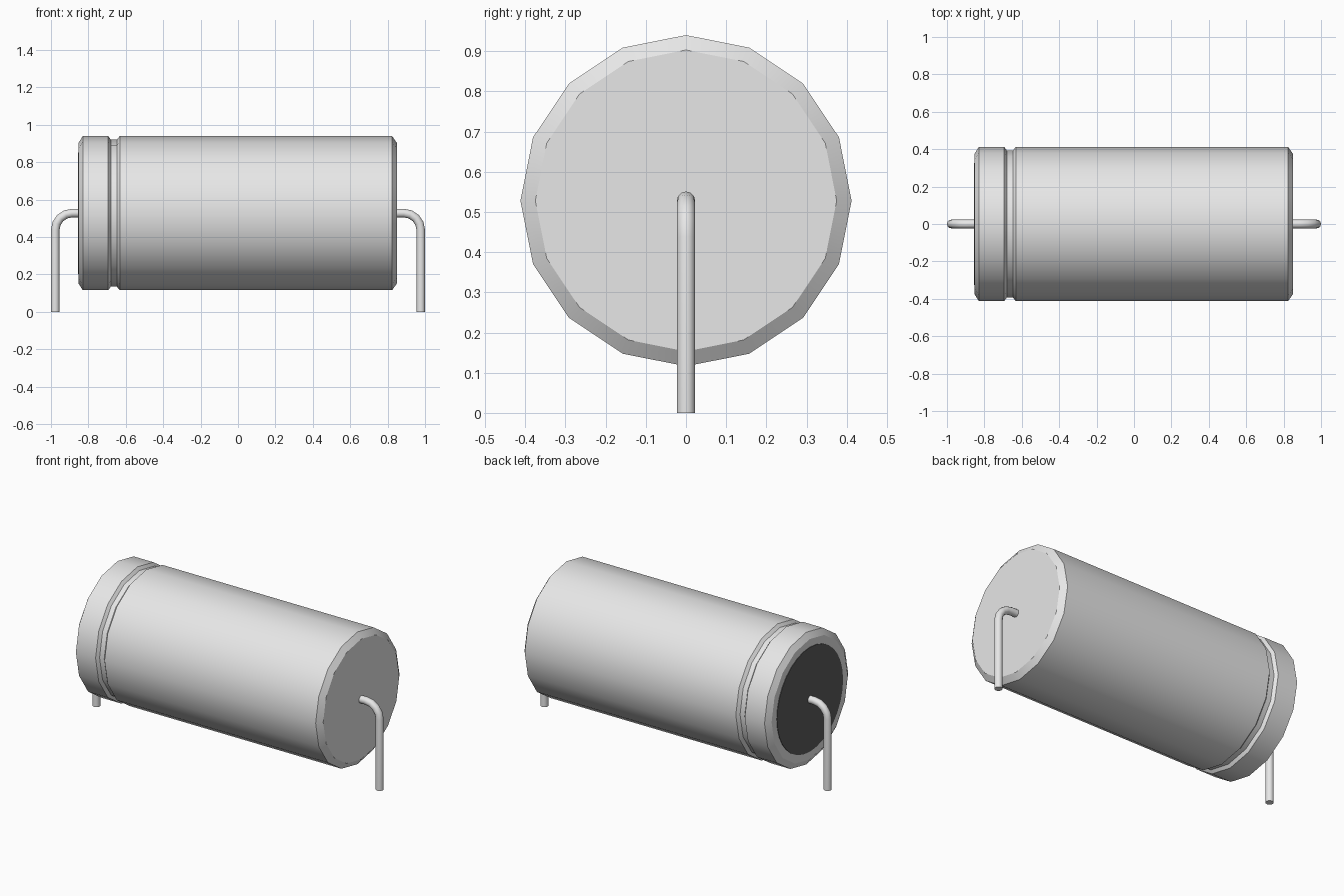
import bpy, bmesh, math
from mathutils import Vector

if "Cube" in bpy.data.objects:
    bpy.data.objects.remove(bpy.data.objects["Cube"], do_unlink=True)

AXIS_Z = 0.528


def material(name, value):
    m = bpy.data.materials.new(name)
    m.use_nodes = True
    colour = (value, value, value, 1)
    m.diffuse_color = colour
    m.node_tree.nodes["Principled BSDF"].inputs["Base Color"].default_value = colour
    return m


metal = material("light grey metal", 0.8)
rubber = material("dark grey seal", 0.11)


def skin(name, rings, mat):
    """Join matching rings of points into a capped tube."""
    bm = bmesh.new()
    loops = [[bm.verts.new(p) for p in ring] for ring in rings]
    n = len(loops[0])
    for a, b in zip(loops, loops[1:]):
        for i in range(n):
            j = (i + 1) % n
            bm.faces.new((a[i], a[j], b[j], b[i]))
    bm.faces.new(loops[0])
    bm.faces.new(loops[-1])
    bmesh.ops.recalc_face_normals(bm, faces=bm.faces)
    mesh = bpy.data.meshes.new(name)
    bm.to_mesh(mesh)
    bm.free()
    mesh.materials.append(mat)
    obj = bpy.data.objects.new(name, mesh)
    bpy.context.collection.objects.link(obj)
    bpy.ops.object.select_all(action='DESELECT')
    obj.select_set(True)
    bpy.context.view_layer.objects.active = obj
    bpy.ops.object.shade_smooth_by_angle(angle=math.radians(32))
    return obj


def circle(centre, u, v, radius, sides):
    return [centre + radius * (math.cos(t) * u + math.sin(t) * v)
            for t in (math.tau * i / sides for i in range(sides))]


def lathe(name, profile, sides, mat):
    """Revolve (x, radius) pairs around the long axis."""
    y, z = Vector((0, 1, 0)), Vector((0, 0, 1))
    return skin(name, [circle(Vector((x, 0, AXIS_Z)), y, z, r, sides)
                       for x, r in profile], mat)


# Can with chamfered ends and a rolled groove
lathe("can_body", [(-0.853, 0.375), (-0.83, 0.412), (-0.694, 0.412),
                   (-0.680, 0.393), (-0.648, 0.393), (-0.632, 0.412),
                   (0.824, 0.412), (0.85, 0.375)], 16, metal)

# Seal plate on the grooved end
lathe("end_seal", [(-0.856, 0.325), (-0.852, 0.325)], 32, rubber)


# Bent wire leads: out of the end, round the bend, down to the ground
def lead(name, side):
    bend, x_leg, steps = 0.09, 0.977, 4
    path = [(0.84, AXIS_Z, 0.0)]
    for i in range(steps + 1):
        t = math.pi / 2 * i / steps
        path.append((x_leg - bend + bend * math.sin(t),
                     AXIS_Z - bend + bend * math.cos(t), t))
    path.append((x_leg, 0.0, math.pi / 2))
    rings = [circle(Vector((side * x, 0, z)), Vector((0, 1, 0)),
                    Vector((side * math.sin(t), 0, math.cos(t))), 0.023, 12)
             for x, z, t in path]
    return skin(name, rings, metal)


lead("left_lead", 1)
lead("right_lead", -1)
